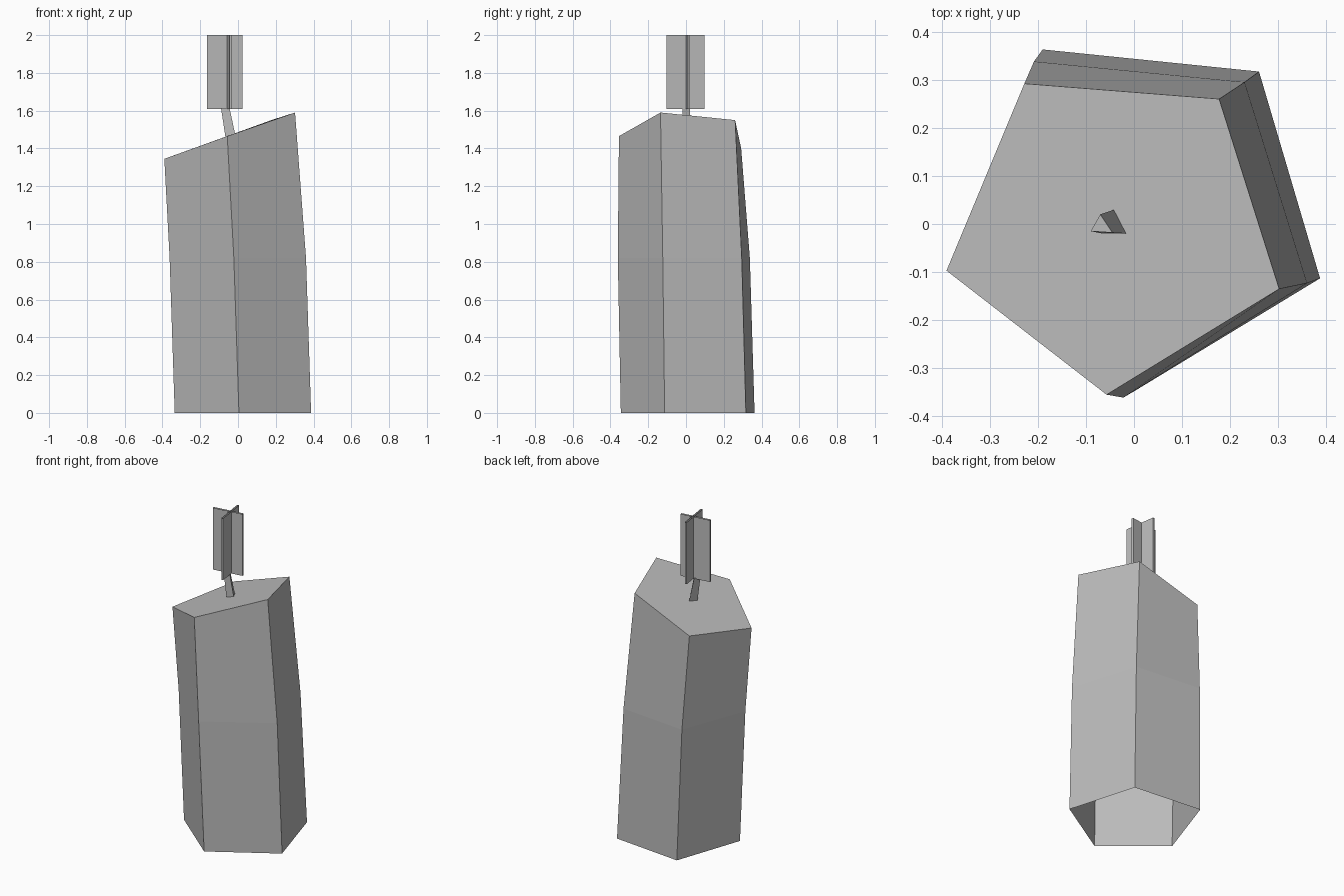
import bpy, math
from mathutils import Matrix, Vector

if "Cube" in bpy.data.objects:
    bpy.data.objects.remove(bpy.data.objects["Cube"])

grey = bpy.data.materials.new("plain_grey")
grey.diffuse_color = (0.5, 0.5, 0.5, 1)
grey.use_nodes = True
grey.node_tree.nodes["Principled BSDF"].inputs["Base Color"].default_value = grey.diffuse_color


def make(name, verts, faces):
    mesh = bpy.data.meshes.new(name)
    mesh.from_pydata(verts, [], faces)
    mesh.materials.append(grey)
    obj = bpy.data.objects.new(name, mesh)
    bpy.context.collection.objects.link(obj)
    return obj


def loft(name, rings, cap_top=True):
    """Skin counter-clockwise rings from bottom to top, leaving the base open."""
    n = len(rings[0])
    faces = [(r * n + i, r * n + (i + 1) % n, (r + 1) * n + (i + 1) % n, (r + 1) * n + i)
             for r in range(len(rings) - 1) for i in range(n)]
    if cap_top:
        faces.append(tuple((len(rings) - 1) * n + i for i in range(n)))
    return make(name, [v for ring in rings for v in ring], faces)


# Leaning five-sided wax body with a slanted top and open base
loft("wax_body", [
    [(0.387, -0.113, 0), (0.26, 0.317, 0), (-0.19, 0.363, 0),
     (-0.335, -0.06, 0), (0.005, -0.345, 0)],
    [(0.36, -0.123, 0.82), (0.23, 0.295, 0.82), (-0.208, 0.338, 0.82),
     (-0.362, -0.075, 0.82), (-0.022, -0.361, 0.82)],
    [(0.302, -0.135, 1.59), (0.177, 0.26, 1.55), (-0.228, 0.292, 1.40),
     (-0.39, -0.097, 1.345), (-0.057, -0.355, 1.465)],
])

# Bent three-sided wick
loft("wick", [
    [(-0.012, -0.02, 1.46), (-0.04, 0.03, 1.46), (-0.065, -0.02, 1.45)],
    [(-0.045, -0.018, 1.615), (-0.07, 0.02, 1.615), (-0.09, -0.015, 1.615)],
])


# Flame: two crossed thin upright sleeves, open at top and bottom
def flame_plate(name, centre, angle, width=0.19, thick=0.012):
    turn = Matrix.Rotation(math.radians(angle), 3, 'Z')
    corners = [turn @ Vector((sx * width / 2, sy * thick / 2, 0))
               for sx, sy in ((1, -1), (1, 1), (-1, 1), (-1, -1))]
    loft(name, [[(c.x + centre[0], c.y + centre[1], z) for c in corners]
                for z in (1.61, 2.0)], cap_top=False)


flame_plate("flame_plate_wide", (-0.07, 0.002), 8)
flame_plate("flame_plate_cross", (-0.052, -0.003), 98, width=0.203)
